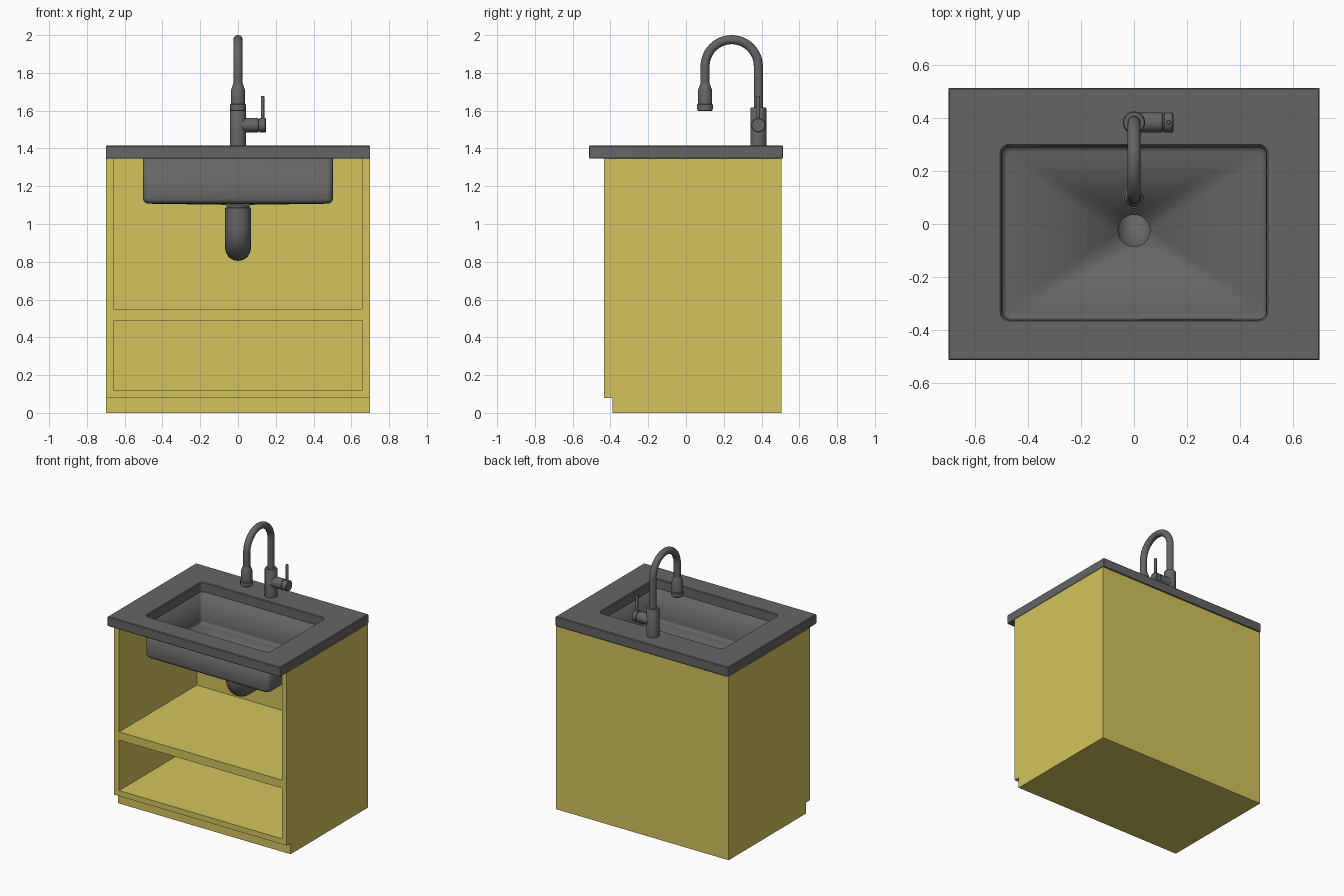
import bpy, bmesh
from math import sin, cos, pi, radians
from mathutils import Vector

if "Cube" in bpy.data.objects:
    bpy.data.objects.remove(bpy.data.objects["Cube"])


def material(name, rgb):
    m = bpy.data.materials.new(name)
    m.diffuse_color = (*rgb, 1)
    m.use_nodes = True
    m.node_tree.nodes["Principled BSDF"].inputs["Base Color"].default_value = m.diffuse_color
    return m


YELLOW = material("yellow_panel", (0.65, 0.55, 0.11))
GREY = material("dark_grey", (0.13, 0.13, 0.13))


def make(name, bm, mat, smooth=True):
    bmesh.ops.recalc_face_normals(bm, faces=bm.faces)
    me = bpy.data.meshes.new(name)
    bm.to_mesh(me)
    bm.free()
    ob = bpy.data.objects.new(name, me)
    bpy.context.collection.objects.link(ob)
    me.materials.append(mat)
    if smooth:
        bpy.ops.object.select_all(action='DESELECT')
        ob.select_set(True)
        bpy.context.view_layer.objects.active = ob
        bpy.ops.object.shade_smooth_by_angle(angle=radians(35))
    return ob


def loft(name, rings, caps=True, closed=False):
    """Skin a list of equally long point rings."""
    bm = bmesh.new()
    loops = [[bm.verts.new(p) for p in r] for r in rings]
    n = len(loops[0])
    pairs = list(zip(loops, loops[1:])) + ([(loops[-1], loops[0])] if closed else [])
    for a, b in pairs:
        for i in range(n):
            bm.faces.new((a[i], a[(i + 1) % n], b[(i + 1) % n], b[i]))
    if caps and not closed:
        bm.faces.new(loops[0])
        bm.faces.new(loops[-1])
    return make(name, bm, GREY)


def circle(centre, axis, r, n=32):
    axis = Vector(axis).normalized()
    u = Vector((0, 1, 0)) if abs(axis.x) > 0.9 else Vector((1, 0, 0))
    v = axis.cross(u)
    return [Vector(centre) + r * (cos(t) * u + sin(t) * v)
            for t in (2 * pi * i / n for i in range(n))]


def rounded_rect(hx, hy, cy, r, z, n=8):
    pts = []
    for q, (sx, sy) in enumerate(((1, 1), (-1, 1), (-1, -1), (1, -1))):
        for j in range(n):
            a = pi / 2 * (q + j / (n - 1))
            pts.append((sx * (hx - r) + r * cos(a), cy + sy * (hy - r) + r * sin(a), z))
    return pts


def drain_ring(r, z, n=8):
    return [(r * cos(a), -0.025 + r * sin(a), z)
            for a in (pi / 2 * (q + (j + 0.5) / n) for q in range(4) for j in range(n))]


def lathe(name, base, axis, profile):
    """Solid of revolution; profile is (distance along axis, radius)."""
    base, axis = Vector(base), Vector(axis)
    return loft(name, [circle(base + axis * d, axis, r) for d, r in profile])


def box(name, lo, hi):
    bm = bmesh.new()
    bmesh.ops.create_cube(bm, size=1)
    for v in bm.verts:
        v.co = [l + (c + 0.5) * (h - l) for l, h, c in zip(lo, hi, v.co)]
    return make(name, bm, YELLOW, False)


# Cabinet: side profile with toe-kick notch, extruded and hollowed from the front
bm = bmesh.new()
profile = [(-.435, .08), (-.435, 1.346), (.505, 1.346), (.505, 0), (-.39, 0), (-.39, .08)]
face = bm.faces.new([bm.verts.new((-.7, y, z)) for y, z in profile])
ext = bmesh.ops.extrude_face_region(bm, geom=[face])
bmesh.ops.translate(bm, vec=(1.4, 0, 0),
                    verts=[g for g in ext["geom"] if isinstance(g, bmesh.types.BMVert)])
cabinet = make("cabinet", bm, YELLOW, False)
cutter = box("cabinet_cutter", (-.66, -1, .12), (.66, .465, 2))
cutter.hide_render = True
mod = cabinet.modifiers.new("hollow", 'BOOLEAN')
mod.operation, mod.solver, mod.object = 'DIFFERENCE', 'EXACT', cutter
bpy.context.view_layer.objects.active = cabinet
bpy.ops.object.modifier_apply(modifier=mod.name)
bpy.data.objects.remove(cutter)

# Shelf
box("shelf", (-.66, -.434, .49), (.66, .465, .55))

# Countertop with a rounded opening and softened edges
BY, HY = -0.033, 0.328
loft("countertop", [
    rounded_rect(.697, .51, 0, .004, 1.346),
    rounded_rect(.70, .513, 0, .005, 1.350),
    rounded_rect(.70, .513, 0, .005, 1.411),
    rounded_rect(.695, .508, 0, .004, 1.416),
    rounded_rect(.505, HY + .005, BY, .035, 1.416),
    rounded_rect(.50, HY, BY, .03, 1.411),
    rounded_rect(.50, HY, BY, .03, 1.346)], closed=True)

# Basin sheet: straight walls, rounded foot, floor falling to the drain
foot = [rounded_rect(.50 - .025 * (1 - cos(a)), HY - .025 * (1 - cos(a)), BY, .03,
                     1.135 - .025 * sin(a)) for a in (pi / 2 * i / 5 for i in range(6))]
basin = loft("basin", [rounded_rect(.50, HY, BY, .03, 1.347)] + foot
             + [drain_ring(.06, 1.104)], caps=False)
sol = basin.modifiers.new("thickness", 'SOLIDIFY')
sol.thickness = 0.005
sol.offset = 0

# Drain pipe: neck, vertical tube, elbow and run to the back panel
DY, PR, BR = -0.025, 0.068, 0.10
rings = [circle((0, DY, z), (0, 0, -1), r)
         for z, r in ((1.104, .06), (1.087, .06), (1.085, PR))]
for i in range(13):
    a = pi / 2 * i / 12
    rings.append(circle((0, DY + BR * (1 - cos(a)), .873 + BR * (1 - sin(a))),
                        (0, sin(a), -cos(a)), PR))
rings.append(circle((0, .466, .873), (0, 1, 0), PR))
loft("drain_pipe", rings, caps=False)

# Faucet body
FY = 0.383
lathe("faucet_body", (0, FY, 1.414), (0, 0, 1),
      [(0, .042), (.198, .042), (.204, .038)])

# Gooseneck spout
AR, AZ, CY = 0.141, 1.835, 0.242
rings = [circle((0, CY + AR, 1.60), (0, 0, 1), .024)]
for i in range(25):
    a = pi * i / 24
    rings.append(circle((0, CY + AR * cos(a), AZ + AR * sin(a)), (0, -sin(a), cos(a)), .024))
rings.append(circle((0, CY - AR, 1.72), (0, 0, -1), .024))
loft("faucet_spout", rings)

# Spray head with collar
lathe("spray_head", (0, CY - AR, 1.598), (0, 0, 1),
      [(0, .036), (.004, .040), (.010, .040), (.012, .043), (.034, .043), (.037, .037),
       (.112, .037), (.130, .030), (.145, .025)])

# Mixer valve with a groove, and its upright lever
lathe("mixer_valve", (.02, FY, 1.523), (1, 0, 0),
      [(0, .038), (.086, .038), (.088, .034), (.093, .034), (.095, .038),
       (.124, .038), (.128, .034)])
lathe("mixer_lever", (.13, FY, 1.54), (0, 0, 1), [(0, .009), (.134, .009), (.137, .007)])
